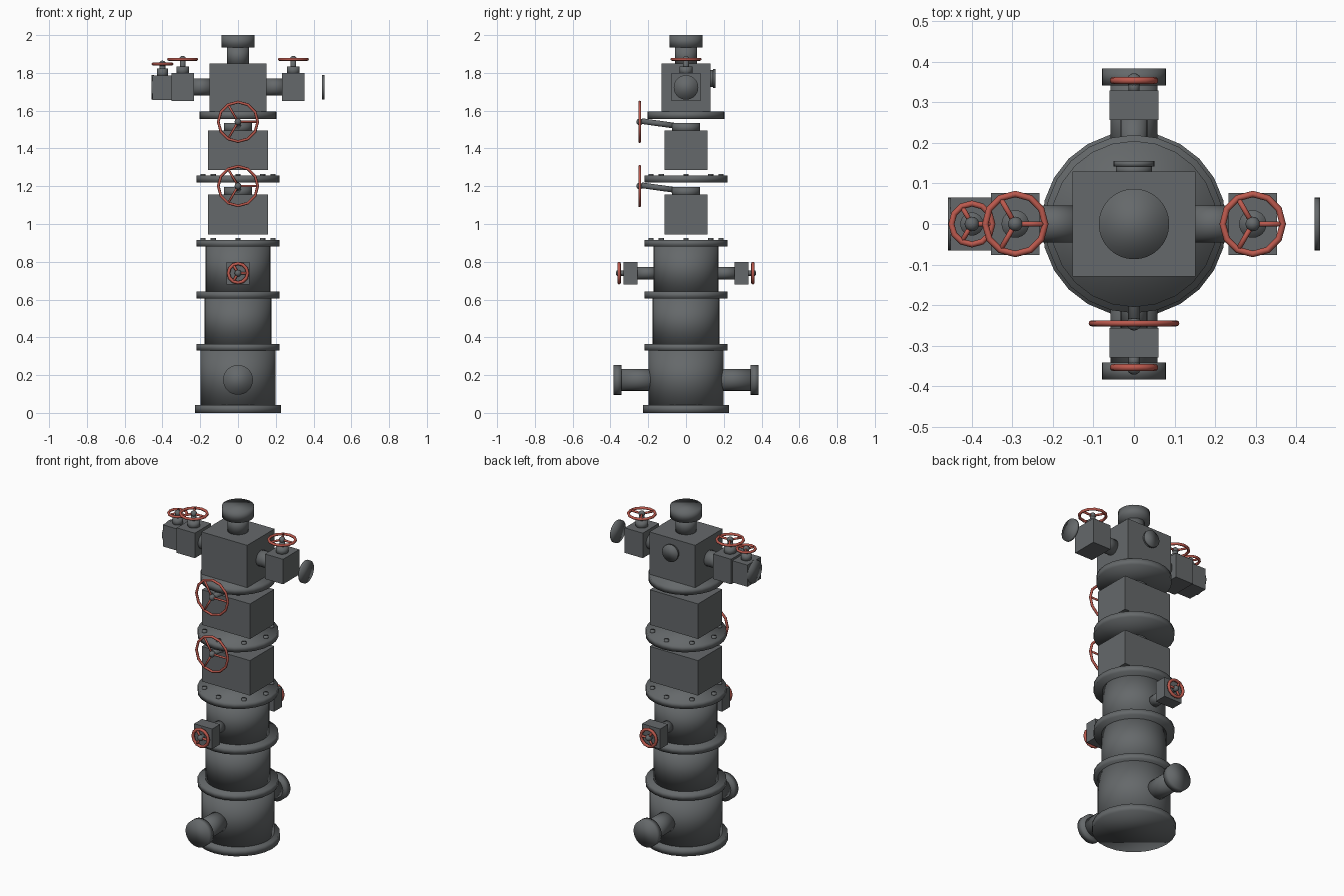
import bpy
import math
from mathutils import Vector

cube = bpy.data.objects.get("Cube")
if cube:
    bpy.data.objects.remove(cube, do_unlink=True)


def material(name, rgb):
    m = bpy.data.materials.new(name)
    m.use_nodes = True
    m.diffuse_color = (*rgb, 1)
    m.node_tree.nodes["Principled BSDF"].inputs["Base Color"].default_value = (*rgb, 1)
    return m


STEEL = material("dark steel grey", (0.13, 0.14, 0.145))
RED = material("handwheel red", (0.5, 0.1, 0.075))
X, Y, Z = Vector((1, 0, 0)), Vector((0, 1, 0)), Vector((0, 0, 1))


def finish(name, mat, smooth=True):
    ob = bpy.context.object
    ob.name = name
    ob.data.materials.append(mat)
    if smooth:
        bpy.ops.object.shade_smooth()
    return ob


def rod(name, a, b, r, mat=STEEL, sides=24):
    """Round bar between two points."""
    a, b = Vector(a), Vector(b)
    d = b - a
    bpy.ops.mesh.primitive_cylinder_add(
        vertices=sides, radius=r, depth=d.length, location=(a + b) / 2,
        rotation=d.to_track_quat('Z', 'Y').to_euler())
    return finish(name, mat)


def drum(name, z0, z1, r, sides=32):
    return rod(name, (0, 0, z0), (0, 0, z1), r, sides=sides)


def block(name, lo, hi):
    lo, hi = Vector(lo), Vector(hi)
    bpy.ops.mesh.primitive_cube_add(size=1, location=(lo + hi) / 2)
    ob = finish(name, STEEL, smooth=False)
    ob.scale = hi - lo
    return ob


def handwheel(name, center, axis, radius, tube):
    """Red rim with three spokes and a grey hub; one spoke points to +x."""
    c = Vector(center)
    side = axis.cross(X)
    bpy.ops.mesh.primitive_torus_add(
        major_segments=12, minor_segments=8, major_radius=radius - tube,
        minor_radius=tube, location=c,
        rotation=(0, 0, 0) if axis == Z else (math.pi / 2, 0, 0))
    finish(name + "_rim", RED)
    for i in range(3):
        t = math.tau * i / 3
        tip = c + (X * math.cos(t) + side * math.sin(t)) * (radius - tube)
        rod(f"{name}_spoke_{i + 1}", c, tip, tube * 0.8, RED, 8)
    bpy.ops.mesh.primitive_uv_sphere_add(segments=16, ring_count=8,
                                         radius=0.018, location=c)
    finish(name + "_hub", STEEL)


# Casing spools and flanges
drum("base_flange", 0, 0.042, 0.228, 24)
drum("lower_casing", 0.042, 0.335, 0.198)
drum("lower_flange", 0.33, 0.365, 0.22, 24)
drum("middle_casing", 0.365, 0.61, 0.178)
drum("middle_flange", 0.606, 0.643, 0.22, 24)
drum("upper_casing", 0.643, 0.885, 0.172)
drum("top_flange", 1.557, 1.596, 0.205, 24)

# Bolted flanges
for label, z in (("casing", 0.88), ("valve", 1.22)):
    drum(label + "_bolted_flange", z, z + 0.036, 0.22, 24)
    for i in range(8):
        t = math.tau * i / 8
        p = Vector((0.185 * math.cos(t), 0.185 * math.sin(t), z + 0.03))
        rod(f"{label}_bolt_{i + 1}", p, p + Z * 0.016, 0.014, sides=12)

# Lower side outlets and small gate valves, front and back
for label, s in (("front", -1), ("back", 1)):
    rod(label + "_outlet_pipe", (0, s * 0.15, 0.175), (0, s * 0.35, 0.175), 0.058)
    rod(label + "_outlet_cap", (0, s * 0.342, 0.175), (0, s * 0.384, 0.175), 0.079, sides=32)
    rod(label + "_valve_pipe", (0, s * 0.15, 0.74), (0, s * 0.26, 0.74), 0.033)
    block(label + "_valve_body", (-0.06, s * 0.293 - 0.037, 0.68),
          (0.06, s * 0.293 + 0.037, 0.80))
    rod(label + "_valve_stem", (0, s * 0.32, 0.74), (0, s * 0.355, 0.74), 0.014, sides=12)
    handwheel(label + "_valve_wheel", (0, s * 0.354, 0.74), Y * s, 0.06, 0.009)

# Two master valves stacked on the casing
for label, z in (("lower", 0.945), ("upper", 1.285)):
    block(label + "_master_valve", (-0.16, -0.115, z), (0.16, 0.115, z + 0.21))
    drum(label + "_master_bonnet", z + 0.2, z + 0.25, 0.075)
    rod(label + "_master_stem", (0, -0.05, z + 0.234), (0, -0.235, z + 0.26), 0.015, sides=16)
    handwheel(label + "_master_wheel", (0, -0.245, z + 0.256), -Y, 0.112, 0.0075)

# Cross block with cap on top and a small blind outlet behind
block("cross_block", (-0.152, -0.13, 1.596), (0.152, 0.13, 1.85))
drum("cap_neck", 1.84, 1.94, 0.058, 24)
drum("tree_cap", 1.935, 2.0, 0.087)
rod("back_port_neck", (0, 0.12, 1.77), (0, 0.145, 1.77), 0.045)
rod("back_port_cap", (0, 0.142, 1.77), (0, 0.155, 1.77), 0.05, sides=32)


def upright_valve(name, x, half, z0, z1, wheel_z, wheel_r, tube):
    """Box valve with bonnet, stem and horizontal handwheel."""
    w, d = half
    block(name + "_body", (x - w, -d, z0), (x + w, d, z1))
    rod(name + "_bonnet", (x, 0, z1 - 0.01), (x, 0, z1 + 0.035), d * 0.44)
    rod(name + "_stem", (x, 0, z1), (x, 0, wheel_z), 0.015, sides=16)
    handwheel(name + "_wheel", (x, 0, wheel_z), Z, wheel_r, tube)


# Wing valves on both sides
for label, s in (("left", 1), ("right", -1)):
    rod(label + "_wing_pipe", (s * 0.14, 0, 1.725), (s * 0.25, 0, 1.725), 0.046)
    upright_valve(label + "_wing_valve", s * 0.293, (0.06, 0.077), 1.65, 1.80, 1.872, 0.082, 0.008)
    rod(label + "_end_disc", (s * 0.445, 0, 1.723), (s * 0.459, 0, 1.723), 0.065, sides=32)

# Extra outer valve on the right wing
upright_valve("outer_valve", -0.40, (0.053, 0.065), 1.657, 1.787, 1.847, 0.058, 0.0075)
